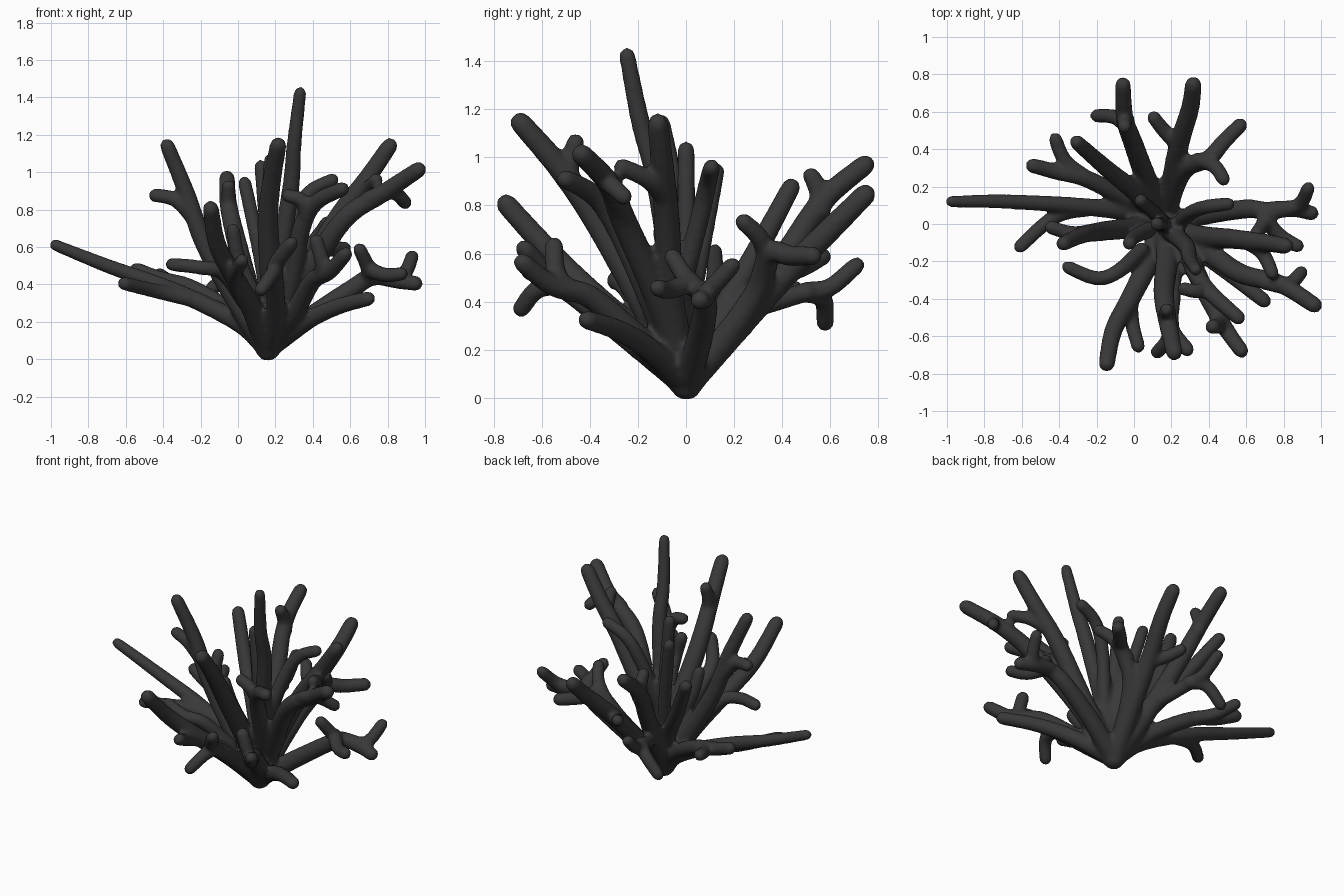
import bpy, bmesh, math
from mathutils import Vector

SIDES = 12
ROOT = (0.16, 0, 0.06)
bm = bmesh.new()


def catmull(pts, n=7):
    p = [Vector(q) for q in pts]
    p = [p[0] * 2 - p[1]] + p + [p[-1] * 2 - p[-2]]
    out = []
    for i in range(1, len(p) - 2):
        a, b, c, d = p[i - 1:i + 3]
        for k in range(n):
            t = k / n
            out.append(0.5 * (2 * b + (c - a) * t + (2 * a - 5 * b + 4 * c - d) * t * t
                              + (3 * b - a - 3 * c + d) * t ** 3))
    return out + [p[-2]]


def limb(pts, r0, r1):
    """Tapered round-ended tube through the points."""
    path = catmull(pts)
    d0 = (path[1] - path[0]).normalized()
    d1 = (path[-1] - path[-2]).normalized()
    path[-1] = path[-1] - d1 * r1 * 0.8
    n = len(path) - 1
    rings = [(path[0] - d0 * r0 * math.sin(a), r0 * math.cos(a), d0) for a in (1.45, 1.0, 0.5)]
    for i, q in enumerate(path):
        d = (path[min(i + 1, n)] - path[max(i - 1, 0)]).normalized()
        rings.append((q, r0 + (r1 - r0) * i / n, d))
    rings += [(path[-1] + d1 * r1 * math.sin(a), r1 * math.cos(a), d1) for a in (0.5, 1.0, 1.45)]
    u = d0.orthogonal().normalized()
    loops = []
    for c, r, d in rings:
        u = (u - d * u.dot(d)).normalized()
        v = d.cross(u)
        loops.append([bm.verts.new(c + r * (u * math.cos(t) + v * math.sin(t)))
                      for t in (2 * math.pi * k / SIDES for k in range(SIDES))])
    for a, b in zip(loops, loops[1:]):
        for k in range(SIDES):
            j = (k + 1) % SIDES
            bm.faces.new((a[k], a[j], b[j], b[k]))
    bm.faces.new(loops[0][::-1])
    bm.faces.new(loops[-1])


def branch(*pts, r=0.06, tip=0.04):
    limb((ROOT,) + pts, r, tip)


def twig(*pts, r=0.044, tip=0.037):
    limb(pts, r, tip)


# central upright branches, sharing one stem
branch((0.20, -0.04, 0.4), (0.28, -0.12, 0.9), (0.30, -0.19, 1.15), (0.335, -0.25, 1.45), tip=0.034)
twig((0.18, -0.02, 0.28), (0.16, 0.0, 0.6), (0.12, 0, 1.06))
twig((0.17, -0.01, 0.25), (0.12, 0.05, 0.55), (0.03, 0.13, 0.97))
twig((0.08, -0.03, 0.35), (0.0, -0.07, 0.55), (-0.03, -0.11, 0.72))
twig((0.20, -0.04, 0.38), (0.29, 0.05, 0.72), (0.38, 0.09, 0.89), (0.53, 0.11, 0.97))

# left side: long low branch with fork
branch((0.0, 0.06, 0.2), (-0.35, 0.10, 0.37), (-0.7, 0.12, 0.50), (-1.0, 0.12, 0.62), tip=0.032)
twig((-0.2, 0.09, 0.31), (-0.42, 0.04, 0.36), (-0.63, -0.14, 0.41))
# left back low fork
branch((-0.02, 0.12, 0.24), (-0.25, 0.24, 0.38), (-0.42, 0.28, 0.43), (-0.57, 0.32, 0.49), r=0.055)
twig((-0.25, 0.24, 0.38), (-0.37, 0.34, 0.42), (-0.43, 0.48, 0.46))
branch((0.03, 0.15, 0.35), (-0.15, 0.30, 0.62), (-0.32, 0.45, 0.9))
# tall left fork
branch((0.0, -0.02, 0.3), (-0.18, -0.04, 0.62), (-0.28, -0.06, 0.9), (-0.39, -0.11, 1.17), r=0.065)
twig((-0.21, -0.04, 0.72), (-0.33, -0.05, 0.85), (-0.47, -0.01, 0.88))

# back branches with forks
branch((0.08, 0.2, 0.3), (0.0, 0.42, 0.6), (-0.05, 0.57, 0.82), (-0.06, 0.77, 0.99), r=0.065, tip=0.043)
twig((-0.04, 0.56, 0.78), (-0.05, 0.55, 0.86), (-0.05, 0.51, 0.95))
twig((0.04, 0.3, 0.38), (-0.03, 0.5, 0.44), (-0.05, 0.6, 0.46), (-0.07, 0.73, 0.57))
twig((-0.02, 0.5, 0.44), (-0.1, 0.57, 0.41), (-0.22, 0.58, 0.29))
branch((0.2, 0.2, 0.28), (0.24, 0.42, 0.52), (0.3, 0.62, 0.72), (0.32, 0.77, 0.87), r=0.065, tip=0.045)
twig((0.24, 0.42, 0.52), (0.16, 0.5, 0.55), (0.09, 0.59, 0.6))
branch((0.21, 0.18, 0.27), (0.28, 0.3, 0.45), (0.40, 0.35, 0.6), (0.48, 0.44, 0.59), (0.59, 0.55, 0.59), r=0.06)
twig((0.34, 0.34, 0.55), (0.43, 0.31, 0.66), (0.49, 0.22, 0.75))

# right side low fork
branch((0.38, 0.05, 0.22), (0.6, 0.08, 0.37), (0.72, 0.07, 0.44), (0.85, 0.08, 0.42), (0.98, 0.05, 0.4))
twig((0.74, 0.08, 0.44), (0.88, 0.10, 0.45), (0.94, 0.21, 0.57))
twig((0.70, 0.07, 0.43), (0.69, 0.0, 0.5), (0.64, -0.07, 0.61))
twig((0.70, 0.02, 0.48), (0.79, -0.07, 0.45), (0.90, -0.13, 0.46))
# right side upper forks
branch((0.32, -0.06, 0.38), (0.53, -0.08, 0.75), (0.7, -0.1, 0.98), (0.83, -0.12, 1.17), r=0.065, tip=0.044)
twig((0.6, -0.09, 0.84), (0.69, -0.16, 0.91), (0.75, -0.29, 0.97))
branch((0.33, -0.1, 0.38), (0.56, -0.26, 0.74), (0.78, -0.32, 0.89), (0.99, -0.45, 1.03), r=0.065, tip=0.044)
twig((0.7, -0.31, 0.86), (0.82, -0.33, 0.9), (0.91, -0.24, 0.82))
branch((0.36, -0.15, 0.2), (0.53, -0.28, 0.28), (0.72, -0.43, 0.33), r=0.055)

# front right forks
branch((0.28, -0.14, 0.4), (0.34, -0.28, 0.7), (0.42, -0.38, 0.84), (0.58, -0.52, 0.92))
twig((0.37, -0.33, 0.77), (0.34, -0.36, 0.85), (0.24, -0.34, 0.88))
branch((0.3, -0.2, 0.25), (0.40, -0.40, 0.42), (0.49, -0.56, 0.47), (0.59, -0.7, 0.58))
twig((0.44, -0.48, 0.44), (0.45, -0.54, 0.52), (0.41, -0.55, 0.66), tip=0.04)

# front forks
branch((0.18, -0.15, 0.35), (0.16, -0.36, 0.72), (0.18, -0.52, 0.95), (0.22, -0.71, 1.17), r=0.07, tip=0.045)
twig((0.18, -0.49, 0.9), (0.17, -0.48, 0.99), (0.18, -0.45, 1.09))
branch((0.2, -0.2, 0.22), (0.2, -0.4, 0.38), (0.2, -0.56, 0.5), (0.3, -0.69, 0.64))
twig((0.2, -0.52, 0.47), (0.18, -0.62, 0.45), (0.11, -0.7, 0.35))
branch((0.08, -0.2, 0.26), (-0.02, -0.4, 0.44), (-0.11, -0.57, 0.61), (-0.15, -0.77, 0.83), r=0.065, tip=0.044)
twig((-0.02, -0.4, 0.42), (-0.01, -0.53, 0.47), (0.03, -0.68, 0.54))
twig((0.04, -0.14, 0.3), (-0.08, -0.25, 0.46), (-0.2, -0.29, 0.49), (-0.38, -0.22, 0.51))

bmesh.ops.recalc_face_normals(bm, faces=bm.faces)
mesh = bpy.data.meshes.new("coral")
bm.to_mesh(mesh)
bm.free()
coral = bpy.data.objects.new("coral", mesh)
bpy.context.collection.objects.link(coral)

# fuse the limbs and soften the crotches
fuse = coral.modifiers.new("fuse", "REMESH")
fuse.mode = "VOXEL"
fuse.voxel_size = 0.013
fuse.use_smooth_shade = True
soft = coral.modifiers.new("soften", "SMOOTH")
soft.factor = 0.5
soft.iterations = 5

mat = bpy.data.materials.new("dark_coral")
mat.diffuse_color = (0.04, 0.04, 0.04, 1)
mesh.materials.append(mat)
